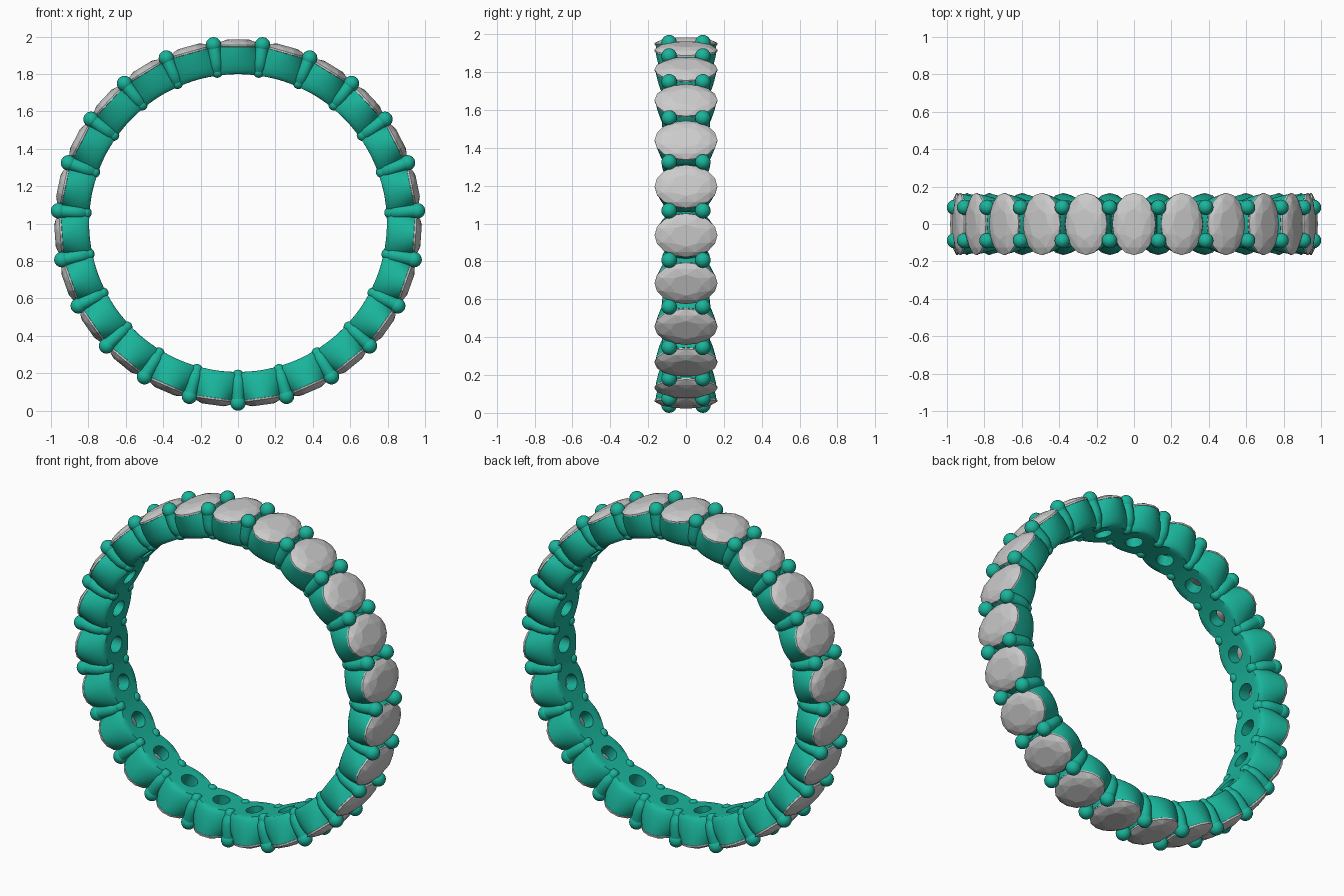
import bpy, bmesh, math
from mathutils import Vector

if "Cube" in bpy.data.objects:
    bpy.data.objects.remove(bpy.data.objects["Cube"])

N = 23                      # stones around the ring
CENTRE = Vector((0, 0, 1.003))
BORE = 0.796
HALF = math.pi / N
SEG = 64

metal = bpy.data.materials.new("teal_metal")
metal.diffuse_color = (0.01, 0.46, 0.33, 1)
metal.use_nodes = True
metal.node_tree.nodes["Principled BSDF"].inputs["Base Color"].default_value = metal.diffuse_color


def place(x, y, h, t):
    """Local tangent / width / radial coordinates to world, at ring angle t."""
    return CENTRE + Vector((x * math.cos(t) + h * math.sin(t), y,
                            h * math.cos(t) - x * math.sin(t)))


def finish(bm, name, mat=None, smooth=True):
    bmesh.ops.recalc_face_normals(bm, faces=bm.faces)
    me = bpy.data.meshes.new(name)
    bm.to_mesh(me)
    bm.free()
    ob = bpy.data.objects.new(name, me)
    bpy.context.collection.objects.link(ob)
    if mat:
        me.materials.append(mat)
    if smooth:
        bpy.ops.object.select_all(action='DESELECT')
        ob.select_set(True)
        bpy.context.view_layer.objects.active = ob
        bpy.ops.object.shade_smooth_by_angle(angle=math.radians(40))
    return ob


# Band: oval cups with a drilled hole, clipped to wedges so neighbours merge.
# Each row: tangential half-size, width half-size, radius (None = on the bore)
CUP = [(.045, .050, None), (.09, .08, None), (.140, .108, None),
       (.144, .118, .803), (.147, .128, .818), (.147, .140, .850),
       (.137, .151, .890), (.124, .158, .922), (.115, .161, .942),
       (.104, .148, .942), (.050, .056, .872)]
bm = bmesh.new()
for k in range(N):
    t = 2 * HALF * k
    rings = []
    for a, b, r in CUP:
        ring = []
        for i in range(SEG):
            p = 2 * math.pi * i / SEG
            lim = BORE * math.sin(HALF) if r is None else r * math.tan(HALF)
            x = max(-lim, min(lim, a * math.cos(p)))
            h = math.sqrt(BORE ** 2 - x * x) if r is None else r
            ring.append(bm.verts.new(place(x, b * math.sin(p), h, t)))
        rings.append(ring)
    for j in range(len(rings)):
        r0, r1 = rings[j], rings[(j + 1) % len(rings)]
        for i in range(SEG):
            n = (i + 1) % SEG
            bm.faces.new((r0[i], r0[n], r1[n], r1[i]))
finish(bm, "scalloped_band", metal)

# Prongs: pairs of curved posts with ball tips in each gap
POST = [(.815, .070, .031), (.835, .081, .034), (.86, .089, .035),
        (.90, .092, .035), (.962, .089, .034)]
bm = bmesh.new()
for k in range(N):
    t = 2 * HALF * (k + .5)
    for s in (-1, 1):
        prev = None
        for r, y, rad in POST:
            ring = [bm.verts.new(place(rad * math.cos(q), s * y + rad * math.sin(q), r, t))
                    for q in (2 * math.pi * i / 16 for i in range(16))]
            if prev is None:
                bm.faces.new(ring)
            else:
                for i in range(16):
                    n = (i + 1) % 16
                    bm.faces.new((prev[i], prev[n], ring[n], ring[i]))
            prev = ring
        bm.faces.new(prev)
        # ball tip and rounded foot
        for r, y, rad in ((.962, .089, .041), POST[0]):
            ball = bmesh.ops.create_uvsphere(bm, u_segments=20, v_segments=12, radius=rad)
            bmesh.ops.translate(bm, verts=ball["verts"], vec=place(0, s * y, r, t))
finish(bm, "prongs", metal)

# Stones: faceted ovals. Rows: scale, radius, corner count, angular offset
GEM = [(1, .943, 16, 0), (1, .952, 16, 0), (.82, .970, 8, .5),
       (.50, .981, 8, 0), (.55, .905, 8, .5), (.05, .865, 8, 0)]
for k in range(N):
    t = 2 * HALF * k
    bm = bmesh.new()
    for sc, r, n, off in GEM:
        for i in range(n):
            p = 2 * math.pi * (i + off) / n
            bm.verts.new(place(.116 * sc * math.cos(p), .166 * sc * math.sin(p), r, t))
    bmesh.ops.convex_hull(bm, input=bm.verts)
    bmesh.ops.dissolve_limit(bm, angle_limit=.01, verts=bm.verts, edges=bm.edges)
    finish(bm, f"oval_stone_{k + 1}", smooth=False)
